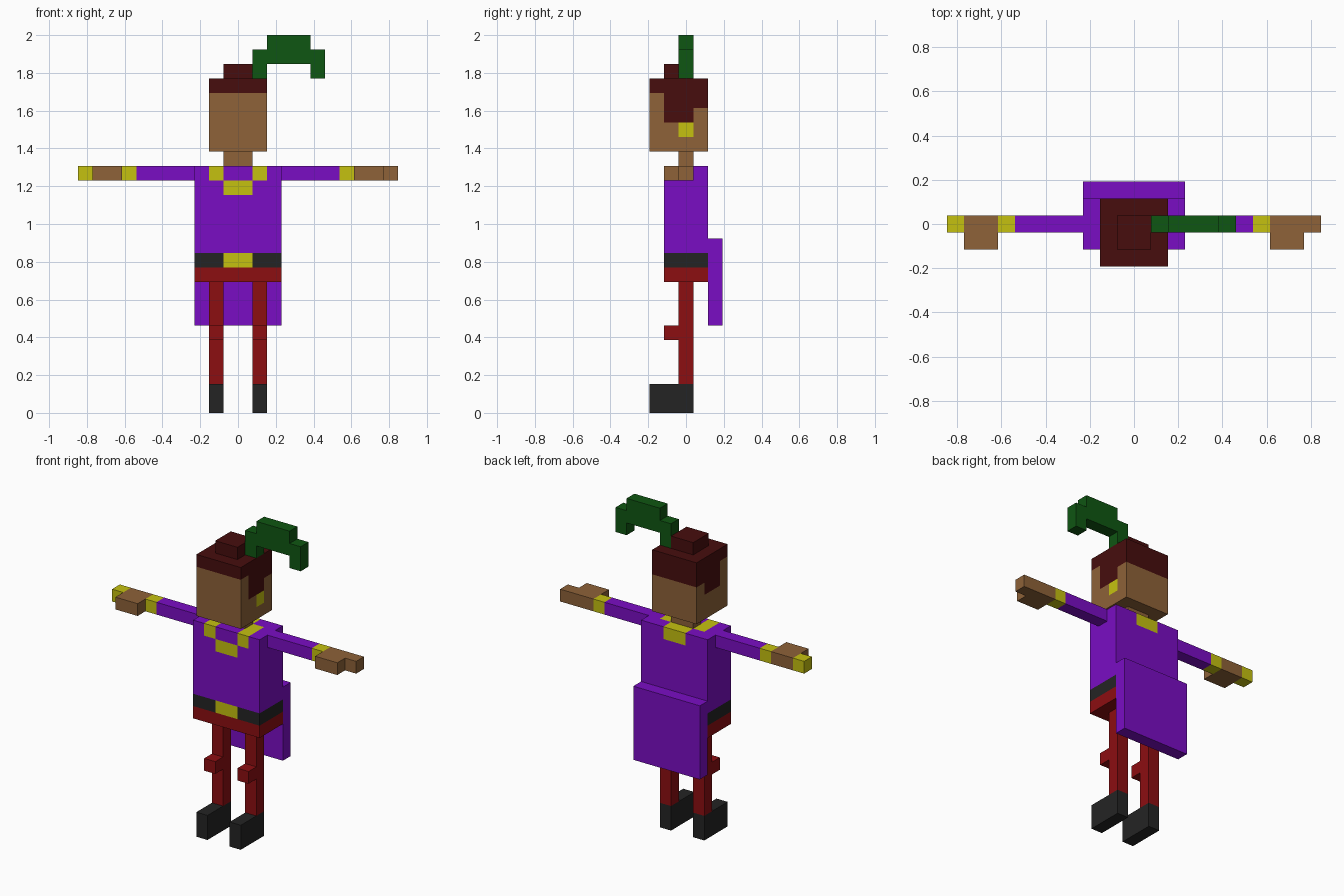
import bpy, bmesh
from mathutils import Vector

cube = bpy.data.objects.get("Cube")
if cube:
    bpy.data.objects.remove(cube, do_unlink=True)

U = 2 / 26  # one block


def material(name, rgb):
    linear = [((c / 255 + 0.055) / 1.055) ** 2.4 for c in rgb] + [1]
    mat = bpy.data.materials.new(name)
    mat.use_nodes = True
    mat.diffuse_color = linear
    bsdf = next(n for n in mat.node_tree.nodes if n.type == 'BSDF_PRINCIPLED')
    bsdf.inputs["Base Color"].default_value = linear
    return mat


PURPLE = material("purple cloth", (122, 13, 196))
SKIN = material("tan skin", (142, 98, 56))
GOLD = material("gold", (197, 193, 16))
HAIR = material("dark maroon hair", (71, 13, 13))
RED = material("red cloth", (140, 14, 17))
GREEN = material("green feather", (15, 86, 18))
BLACK = material("black leather", (36, 36, 36))


def finish(name, bm, mats, rule=None):
    """Paint faces by rule (centre, normal -> material), scale blocks to units."""
    bmesh.ops.recalc_face_normals(bm, faces=bm.faces)
    for f in bm.faces:
        f.normal_update()
        if rule:
            f.material_index = mats.index(rule(f.calc_center_median(), f.normal))
    bmesh.ops.scale(bm, vec=(U, U, U), verts=bm.verts)
    mesh = bpy.data.meshes.new(name)
    bm.to_mesh(mesh)
    bm.free()
    for m in mats:
        mesh.materials.append(m)
    obj = bpy.data.objects.new(name, mesh)
    bpy.context.collection.objects.link(obj)
    return obj


def box(name, lo, hi, mats, rule=None):
    """Box between two corners; painted boxes are cut along every block line."""
    lo, hi = Vector(lo), Vector(hi)
    bm = bmesh.new()
    bmesh.ops.create_cube(bm, size=1)
    for v in bm.verts:
        v.co = (lo + hi) / 2 + v.co * (hi - lo)
    if rule:
        for axis in range(3):
            normal = Vector((0, 0, 0))
            normal[axis] = 1
            for i in range(1, round(hi[axis] - lo[axis])):
                bmesh.ops.bisect_plane(bm, geom=bm.verts[:] + bm.edges[:] + bm.faces[:],
                                       plane_co=lo + normal * i, plane_no=normal)
    return finish(name, bm, mats, rule)


# Torso with hips, belt, buckle and collar
def torso_paint(c, n):
    middle = abs(c.x) < 1
    front, back = n.y < -0.5, n.y > 0.5
    if c.z < 10:
        return RED
    if c.z < 11:
        return GOLD if front and middle else BLACK
    if front and middle and 15 < c.z < 16:
        return GOLD
    if c.z > 16:
        if (front or n.z > 0.5) and 1 < abs(c.x) < 2 and c.y < 0.5:
            return GOLD
        if (back or n.z > 0.5) and middle and c.y > 0.5:
            return GOLD
    return PURPLE


box("torso", (-3, -1.5, 9), (3, 1.5, 17), [PURPLE, RED, BLACK, GOLD], torso_paint)
box("cape", (-3, 1.5, 6), (3, 2.5, 12), [PURPLE])
box("neck", (-1, -0.5, 17), (1, 0.5, 18), [SKIN])


# Head with hair, sideburns and one earring
def head_paint(c, n):
    if c.z > 22:
        return HAIR
    if n.y > 0.5 and c.z > 21:
        return HAIR
    if abs(n.x) > 0.5:
        if c.z > 21 and c.y > -1.5:
            return HAIR
        if c.z > 20 and -1.5 < c.y < 0.5:
            return HAIR
        if n.x > 0 and 19 < c.z < 20 and abs(c.y) < 0.5:
            return GOLD
    return SKIN


box("head", (-2, -2.5, 18), (2, 1.5, 23), [SKIN, HAIR, GOLD], head_paint)
box("top_knot", (-1, -1.5, 23), (1, 0.5, 24), [HAIR])

# Arched feather
outline = [(1, 23), (2, 23), (2, 24), (5, 24), (5, 23), (6, 23),
           (6, 25), (5, 25), (5, 26), (2, 26), (2, 25), (1, 25)]
bm = bmesh.new()
face = bm.faces.new([bm.verts.new((x, -0.5, z)) for x, z in outline])
side = bmesh.ops.extrude_face_region(bm, geom=[face])["geom"]
bmesh.ops.translate(bm, vec=(0, 1, 0),
                    verts=[g for g in side if isinstance(g, bmesh.types.BMVert)])
finish("feather", bm, [GREEN])


# Arms with sleeve, cuff and hand; the right one has a gold tip
def arm_paint(c, n):
    if abs(c.x) < 7:
        return PURPLE
    if abs(c.x) < 8 or c.x < -10:
        return GOLD
    return SKIN


def mirrored_box(name, s, x0, x1, y, z, mats, rule=None):
    xs = sorted((s * x0, s * x1))
    box(name, (xs[0], y[0], z[0]), (xs[1], y[1], z[1]), mats, rule)


for prefix, s in (("left_", 1), ("right_", -1)):
    mirrored_box(prefix + "arm", s, 3, 11, (-0.5, 0.5), (16, 17), [PURPLE, GOLD, SKIN], arm_paint)
    mirrored_box(prefix + "thumb", s, 8, 10, (-1.5, -0.5), (16, 17), [SKIN])
    mirrored_box(prefix + "leg", s, 1, 2, (-0.5, 0.5), (2, 9), [RED])
    mirrored_box(prefix + "knee", s, 1, 2, (-1.5, -0.5), (5, 6), [RED])
    mirrored_box(prefix + "boot", s, 1, 2, (-2.5, 0.5), (0, 2), [BLACK])
